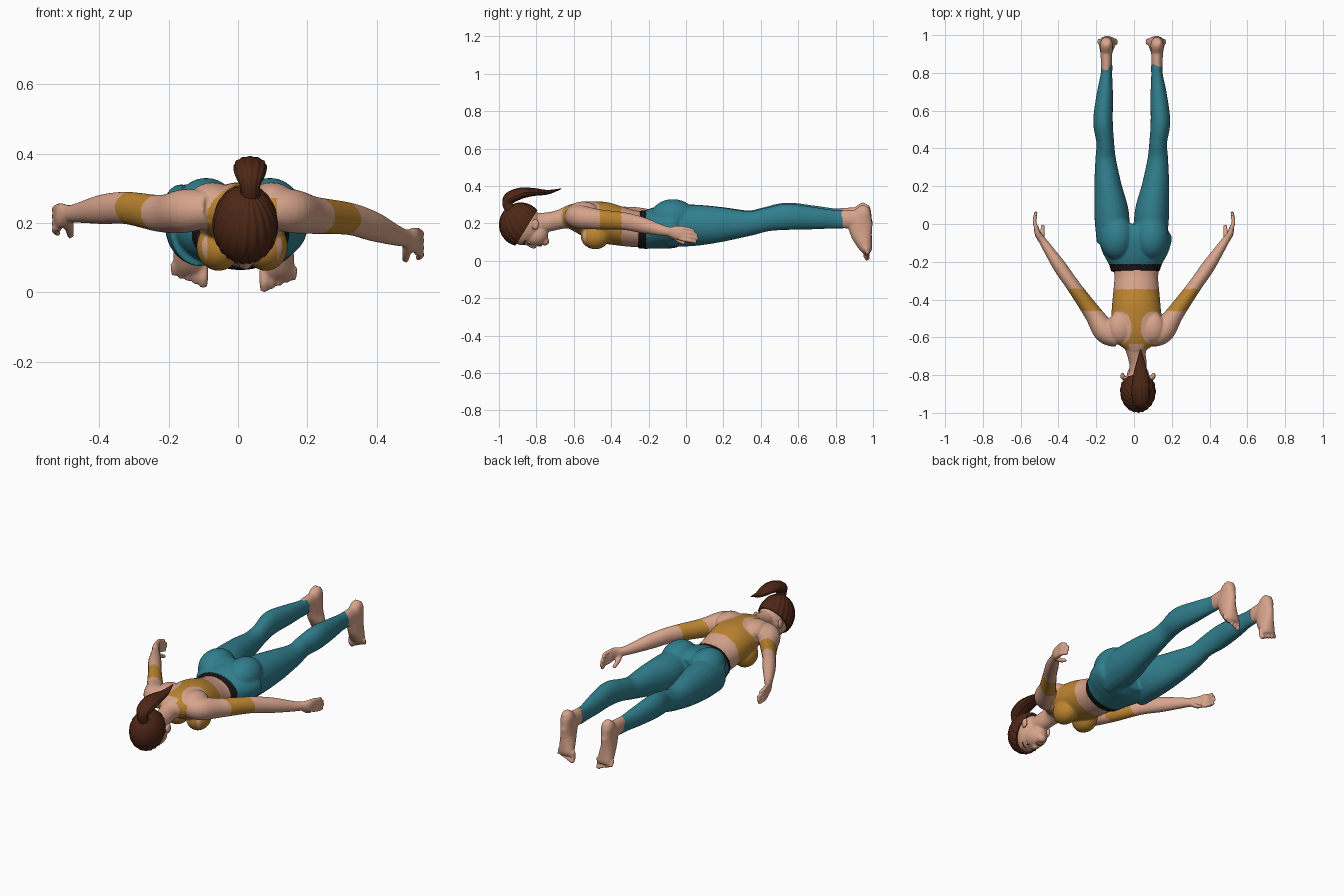
import bpy, bmesh, math
from mathutils import Vector, Matrix

cube = bpy.data.objects.get("Cube")
if cube:
    bpy.data.objects.remove(cube, do_unlink=True)


def material(name, *rgb):
    m = bpy.data.materials.new(name)
    m.use_nodes = True
    m.diffuse_color = (*rgb, 1)
    m.node_tree.nodes["Principled BSDF"].inputs["Base Color"].default_value = (*rgb, 1)
    return m


SKIN = material("skin", 0.68, 0.37, 0.26)
TEAL = material("teal_fabric", 0.03, 0.21, 0.27)
MUSTARD = material("mustard_fabric", 0.50, 0.23, 0.03)
BLACK = material("black", 0.008, 0.007, 0.007)
HAIR = material("brown_hair", 0.075, 0.02, 0.008)
WHITE = material("eye_white", 0.75, 0.72, 0.68)
LIPS = material("lips", 0.5, 0.19, 0.15)


def spline(a, b, c, d, t):
    return 0.5 * (2 * b + (c - a) * t + (2 * a - 5 * b + 4 * c - d) * t**2
                  + (3 * b - a - 3 * c + d) * t**3)


def loft(bm, stations, up=(0, 0, 1), n=24, steps=6, groove=0):
    """Closed tube through stations (x, y, z, side radius, up radius)."""
    s = [stations[0]] + list(stations) + [stations[-1]]
    path = []
    for i in range(1, len(s) - 2):
        for k in range(steps):
            path.append([spline(*v, k / steps) for v in zip(*s[i - 1:i + 3])])
    path.append(list(s[-1]))
    rings = []
    for i, p in enumerate(path):
        a, b = path[max(i - 1, 0)], path[min(i + 1, len(path) - 1)]
        t = (Vector(b[:3]) - Vector(a[:3])).normalized()
        side = t.cross(Vector(up)).normalized()
        top = side.cross(t)
        ring = []
        for k in range(n):
            q = math.tau * k / n
            r = 1 + groove * math.cos(12 * q)
            ring.append(bm.verts.new(Vector(p[:3]) + side * (p[3] * r * math.cos(q))
                                     + top * (p[4] * r * math.sin(q))))
        rings.append(ring)
    for r0, r1 in zip(rings, rings[1:]):
        for k in range(n):
            bm.faces.new((r0[k], r0[k - 1], r1[k - 1], r1[k]))
    bm.faces.new(rings[0])
    bm.faces.new(rings[-1][::-1])


def ball(bm, centre, radii):
    bmesh.ops.create_uvsphere(bm, u_segments=24, v_segments=14, radius=1,
                              matrix=Matrix.Translation(centre) @ Matrix.Diagonal((*radii, 1)))


def finish(name, bm, mats, rule=None, voxel=0):
    """Make an object; optionally fuse its parts into one skin, then colour by rule."""
    bmesh.ops.recalc_face_normals(bm, faces=bm.faces)
    me = bpy.data.meshes.new(name)
    bm.to_mesh(me)
    bm.free()
    ob = bpy.data.objects.new(name, me)
    bpy.context.collection.objects.link(ob)
    if voxel:
        rm = ob.modifiers.new("fuse", "REMESH")
        rm.mode, rm.voxel_size = "VOXEL", voxel
        sm = ob.modifiers.new("soften", "SMOOTH")
        sm.factor, sm.iterations = 0.5, 6
        dg = bpy.context.evaluated_depsgraph_get()
        me = bpy.data.meshes.new_from_object(ob.evaluated_get(dg))
        ob.modifiers.clear()
        ob.data = me
        me.name = name
    me.materials.clear()
    for m in mats:
        me.materials.append(m)
    for p in me.polygons:
        p.material_index = rule(p.center) if rule else 0
    me.shade_smooth()
    return ob


# Upper body: torso, neck, head, arms and hands
CX, HX, LX = 0.012, 0.021, -0.012
bm = bmesh.new()
loft(bm, [(CX, y, z, rx, rz) for y, z, rx, rz in (
    (-0.67, 0.235, 0.05, 0.045), (-0.61, 0.235, 0.125, 0.07), (-0.55, 0.228, 0.135, 0.09),
    (-0.45, 0.207, 0.13, 0.11), (-0.36, 0.187, 0.122, 0.105), (-0.28, 0.172, 0.116, 0.098),
    (-0.2, 0.168, 0.125, 0.094))], n=40)
loft(bm, [(HX, -0.82, 0.2, 0.046, 0.055), (HX, -0.74, 0.207, 0.046, 0.052),
          (CX, -0.68, 0.22, 0.052, 0.052), (CX, -0.62, 0.235, 0.08, 0.06)])
ball(bm, (HX, -0.87, 0.19), (0.083, 0.1, 0.107))
ball(bm, (HX, -0.81, 0.138), (0.06, 0.074, 0.06))
ball(bm, (HX, -0.755, 0.105), (0.026, 0.024, 0.024))
loft(bm, [(HX, -0.85, 0.093, 0.009, 0.01), (HX, -0.825, 0.081, 0.012, 0.013),
          (HX, -0.81, 0.077, 0.017, 0.012), (HX, -0.803, 0.079, 0.01, 0.008)])


def arm_point(s, x, y, z, *r):
    lift = 0.07 * min(1, max(0, (x - 0.2) / 0.27)) if s < 0 else 0
    return (s * x, y, z + lift, *r)


for s in (1, -1):
    ball(bm, (HX + s * 0.082, -0.805, 0.195), (0.011, 0.02, 0.03))
    ball(bm, (CX + s * 0.068, -0.485, 0.132), (0.064, 0.078, 0.07))
    ball(bm, (CX + s * 0.085, -0.55, 0.262), (0.07, 0.085, 0.055))
    loft(bm, [arm_point(s, *p) for p in (
        (0.08, -0.61, 0.24, 0.045, 0.05), (0.15, -0.57, 0.235, 0.062, 0.063),
        (0.22, -0.47, 0.222, 0.047, 0.054), (0.32, -0.33, 0.212, 0.037, 0.047),
        (0.39, -0.23, 0.19, 0.036, 0.043), (0.45, -0.14, 0.166, 0.027, 0.031),
        (0.483, -0.09, 0.156, 0.021, 0.026), (0.508, -0.055, 0.152, 0.017, 0.036),
        (0.518, -0.015, 0.147, 0.013, 0.038))])
    for i in range(4):
        z, reach = 0.177 - 0.02 * i, (0.045, 0.062, 0.066, 0.055)[i]
        loft(bm, [arm_point(s, *p) for p in (
            (0.515, -0.03, z, 0.011, 0.011), (0.527, 0.015, z - 0.008, 0.0105, 0.0105),
            (0.518, reach, z - 0.018, 0.009, 0.009))], n=12)
    loft(bm, [arm_point(s, *p) for p in (
        (0.49, -0.08, 0.14, 0.015, 0.016), (0.485, -0.045, 0.112, 0.013, 0.013),
        (0.483, -0.005, 0.093, 0.01, 0.01))], n=12)


def top_colour(c):
    u, y = abs(c.x - CX), c.y
    if not -0.66 < y < -0.345 or (u > 0.137 and y < -0.46):
        return 0
    if c.z > 0.225:
        armhole = ((u - 0.088) / 0.064)**2 + ((y + 0.55) / 0.088)**2 < 1
        return 0 if armhole or (u > 0.1 and y < -0.5) or (u < 0.04 and y < -0.635) else 1
    scoop = u < 0.055 and y < -0.555
    return 0 if scoop or (u > 0.1 and y < -0.535) else 1


finish("upper_body_with_crop_top", bm, [SKIN, MUSTARD], top_colour, 0.005)

# Leggings: pelvis, buttocks and legs with a dark waistband
bm = bmesh.new()
loft(bm, [(0.6 * CX, y, z, rx, rz) for y, z, rx, rz in (
    (-0.252, 0.168, 0.128, 0.102), (-0.21, 0.167, 0.142, 0.103), (-0.14, 0.178, 0.178, 0.113),
    (-0.06, 0.185, 0.19, 0.115), (0, 0.185, 0.13, 0.09))], n=40)
LEG = ((-0.1, 0.1, 0.185, 0.085, 0.11), (0.05, 0.106, 0.19, 0.092, 0.11),
       (0.2, 0.126, 0.194, 0.073, 0.091), (0.34, 0.138, 0.2, 0.055, 0.066),
       (0.43, 0.14, 0.22, 0.047, 0.063), (0.54, 0.152, 0.235, 0.052, 0.07),
       (0.68, 0.143, 0.228, 0.044, 0.06), (0.79, 0.134, 0.222, 0.031, 0.05),
       (0.845, 0.132, 0.221, 0.031, 0.05))
for s in (1, -1):
    loft(bm, [(LX + s * x, y, z + (0.012 if s < 0 else 0) * max(0, y), rx, rz)
              for y, x, z, rx, rz in LEG])
    ball(bm, (s * 0.092, -0.07, 0.236), (0.092, 0.12, 0.094))
finish("leggings", bm, [TEAL, BLACK], lambda c: int(c.y < -0.212), 0.006)

# Bare feet with toes pointing down
for s, side in ((1, "left"), (-1, "right")):
    bm = bmesh.new()
    x0, dz = LX + s * 0.134, 0.013 if s < 0 else 0
    loft(bm, [(x0, 0.81, 0.222 + dz, 0.027, 0.046), (x0, 0.87, 0.222 + dz, 0.03, 0.05),
              (x0, 0.93, 0.22 + dz, 0.032, 0.055)])
    loft(bm, [(x0 + s * dx, y, z + dz, rx, ry) for dx, y, z, rx, ry in (
        (0, 0.965, 0.29, 0.018, 0.02), (0, 0.952, 0.265, 0.033, 0.042),
        (0, 0.932, 0.21, 0.034, 0.066), (0, 0.937, 0.15, 0.036, 0.059),
        (-0.003, 0.951, 0.1, 0.043, 0.045), (-0.006, 0.965, 0.06, 0.046, 0.031),
        (-0.006, 0.97, 0.04, 0.042, 0.018))], up=(0, 1, 0))
    for i in range(5):
        x, r = x0 + s * (0.021 * i - 0.046), 0.015 if i == 0 else 0.0115
        tip = 0.005 + 0.008 * i + dz
        loft(bm, [(x, 0.965, 0.07 + dz, r, r), (x, 0.962, tip + 0.025, r, r),
                  (x, 0.975, tip, r * 0.8, r * 0.8)], up=(0, 1, 0), n=12)
    finish(side + "_foot", bm, [SKIN], voxel=0.005)

# Combed hair cap, strands running toward the ponytail, trimmed at the hairline
bm = bmesh.new()
bmesh.ops.create_uvsphere(bm, u_segments=120, v_segments=30, radius=1)
turn = Vector((0, 0, 1)).rotation_difference(Vector((0.1, -0.55, 0.8)))
for v in bm.verts:
    flat = math.hypot(v.co.x, v.co.y)
    ripple = 1 + 0.02 * flat * math.cos(20 * math.atan2(v.co.y, v.co.x))
    d = turn @ (v.co * ripple)
    v.co = Vector((HX + 0.093 * d.x, -0.884 + 0.114 * d.y, 0.195 + 0.116 * d.z))
cut = bmesh.ops.bisect_plane(bm, geom=bm.verts[:] + bm.edges[:] + bm.faces[:],
                             plane_co=(0, -0.845, 0.19), plane_no=(0, 1, -0.62),
                             clear_outer=True)
bmesh.ops.holes_fill(bm, edges=[e for e in bm.edges if e.is_boundary])
cap = finish("hair_cap", bm, [HAIR])
bpy.context.view_layer.objects.active = cap
cap.select_set(True)
bpy.ops.object.shade_smooth_by_angle(angle=math.radians(60))

bm = bmesh.new()
loft(bm, [(0.035, y, z, thick, wide) for y, z, thick, wide in (
    (-0.935, 0.27, 0.03, 0.03), (-0.955, 0.305, 0.026, 0.028), (-0.94, 0.337, 0.032, 0.042),
    (-0.88, 0.362, 0.029, 0.047), (-0.81, 0.368, 0.02, 0.04), (-0.74, 0.367, 0.012, 0.024),
    (-0.665, 0.386, 0.002, 0.003))], up=(1, 0, 0), n=72, groove=0.035)
finish("ponytail", bm, [HAIR])

# Face details
for s, side in ((1, "left"), (-1, "right")):
    x = HX + s * 0.032
    bm = bmesh.new()
    ball(bm, (x, -0.838, 0.1), (0.015, 0.008, 0.008))
    finish(side + "_eye", bm, [WHITE])
    bm = bmesh.new()
    ball(bm, (x, -0.838, 0.094), (0.006, 0.006, 0.004))
    finish(side + "_iris", bm, [BLACK])
    bm = bmesh.new()
    loft(bm, [(x - s * 0.018, -0.862, 0.089, 0.003, 0.003),
              (x, -0.868, 0.093, 0.004, 0.004),
              (x + s * 0.022, -0.858, 0.109, 0.002, 0.003)], n=10)
    finish(side + "_eyebrow", bm, [HAIR])
bm = bmesh.new()
for y in (-0.785, -0.776):
    ball(bm, (HX, y, 0.083), (0.021, 0.006, 0.007))
finish("mouth", bm, [LIPS])
